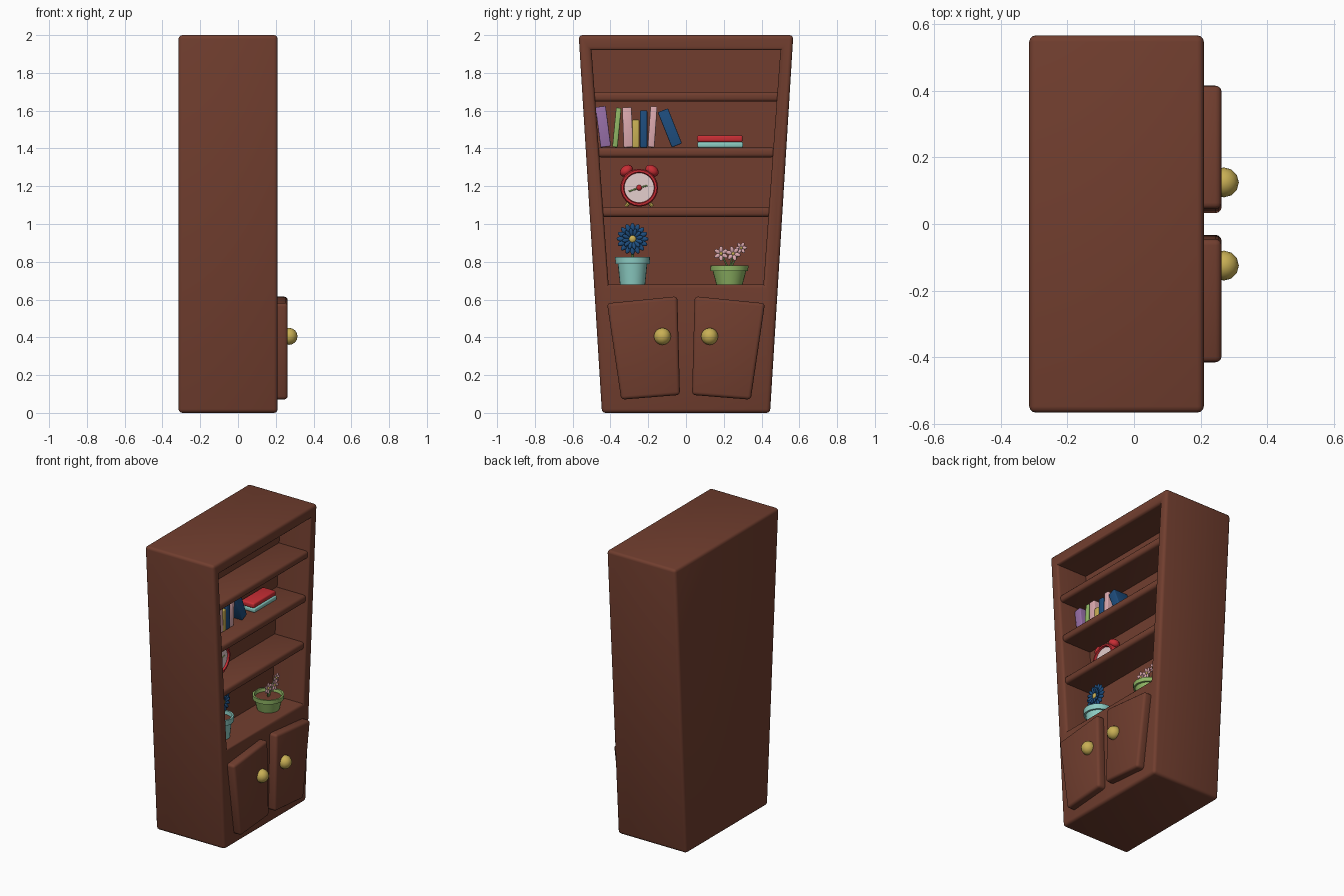
import bpy, bmesh, math
from mathutils import Matrix, Vector

if "Cube" in bpy.data.objects:
    bpy.data.objects.remove(bpy.data.objects["Cube"])

COLOURS = {
    "brown_wood": (0.165, 0.048, 0.028), "brass_yellow": (0.58, 0.43, 0.09),
    "red": (0.58, 0.027, 0.035), "blue": (0.013, 0.075, 0.21),
    "teal": (0.26, 0.60, 0.54), "green": (0.28, 0.47, 0.13),
    "pink": (0.72, 0.40, 0.43), "purple": (0.31, 0.16, 0.39),
    "pale_face": (0.78, 0.62, 0.61),
}
MATS = {}
for n, c in COLOURS.items():
    MATS[n] = bpy.data.materials.new(n)
    MATS[n].diffuse_color = (*c, 1)


def finish(name, bm, mat, angle=40):
    bmesh.ops.recalc_face_normals(bm, faces=bm.faces)
    me = bpy.data.meshes.new(name)
    bm.to_mesh(me)
    bm.free()
    me.shade_smooth()
    me.set_sharp_from_angle(angle=math.radians(angle))
    me.materials.append(MATS[mat])
    ob = bpy.data.objects.new(name, me)
    bpy.context.collection.objects.link(ob)
    return ob


def round_edges(bm, width, segs=3):
    bmesh.ops.recalc_face_normals(bm, faces=bm.faces)
    edges = [e for e in bm.edges if e.is_convex and e.calc_face_angle(0) > 0.5]
    bmesh.ops.bevel(bm, geom=edges, offset=width, segments=segs, profile=0.5, affect='EDGES')


def prism(name, outline, x0, x1, mat, bevel=0.0):
    """Outline of (y, z) points extruded along x."""
    bm = bmesh.new()
    face = bm.faces.new([bm.verts.new((x0, y, z)) for y, z in outline])
    out = bmesh.ops.extrude_face_region(bm, geom=[face], use_keep_orig=True)
    for v in out["geom"]:
        if isinstance(v, bmesh.types.BMVert):
            v.co.x = x1
    if bevel:
        round_edges(bm, bevel)
    return finish(name, bm, mat)


def slab(y0, y1, z0, z1):
    return [(y0, z0), (y1, z0), (y1, z1), (y0, z1)]


def lathe(name, profile, mat, matrix, n=24):
    """Profile of (radius, height) turned round z, then placed by matrix."""
    bm = bmesh.new()
    rings = []
    for r, h in profile:
        if r == 0:
            rings.append([bm.verts.new((0, 0, h))] * n)
        else:
            rings.append([bm.verts.new((r * math.cos(2 * math.pi * i / n),
                                        r * math.sin(2 * math.pi * i / n), h)) for i in range(n)])
    for a, b in zip(rings, rings[1:]):
        for i in range(n):
            j = (i + 1) % n
            bm.faces.new(list(dict.fromkeys((a[i], a[j], b[j], b[i]))))
    bm.transform(matrix)
    return finish(name, bm, mat, 35)


def blobs(name, mat, mats, u=12, v=8):
    """Stretched spheres joined in one mesh."""
    bm = bmesh.new()
    for m in mats:
        bmesh.ops.create_uvsphere(bm, u_segments=u, v_segments=v, radius=1, matrix=m)
    return finish(name, bm, mat, 60)


def ball(c, sx, sy=None, sz=None):
    return Matrix.Translation(c) @ Matrix.Diagonal((sx, sy or sx, sz or sx, 1))


def petal_ring(c, n, reach, length, width, thick, tilt=0.0, turn=0.0):
    """Petals round the x axis, at distance reach from c."""
    return [Matrix.Translation(c) @ Matrix.Rotation(turn + 2 * math.pi * i / n, 4, 'X')
            @ Matrix.Rotation(tilt, 4, 'Y') @ ball((0, 0, reach), thick, width, length)
            for i in range(n)]


def rods(name, mat, pairs, r):
    bm = bmesh.new()
    for a, b in pairs:
        a, b = Vector(a), Vector(b)
        m = Matrix.Translation((a + b) / 2) @ (b - a).to_track_quat('Z', 'Y').to_matrix().to_4x4()
        bmesh.ops.create_cone(bm, cap_ends=True, segments=8, radius1=r, radius2=r,
                              depth=(b - a).length, matrix=m)
    return finish(name, bm, mat)


# Tapered carcass with an open display niche on the +x side
FRONT, BACK, NICHE = 0.21, -0.315, -0.025
outer = [(-0.445, 0), (0.445, 0), (0.568, 2), (-0.568, 2)]
inner = [(-0.41, 0.68), (0.41, 0.68), (0.5, 1.92), (-0.5, 1.92)]
bm = bmesh.new()
loops = [[bm.verts.new((x, y, z)) for y, z in pts] for x, pts in
         ((BACK, outer), (FRONT, outer), (FRONT, inner), (NICHE, inner))]
bm.faces.new(loops[0])
bm.faces.new(loops[3])
for a, b in zip(loops, loops[1:]):
    for i in range(4):
        j = (i + 1) % 4
        bm.faces.new((a[i], a[j], b[j], b[i]))
round_edges(bm, 0.02)
finish("carcass", bm, "brown_wood")

# Shelves
for i, (top, w) in enumerate(((1.09, 0.45), (1.405, 0.47), (1.70, 0.495))):
    prism(f"shelf_{i + 1}", slab(-w, w, top - 0.052, top), -0.06, 0.195, "brown_wood", 0.018)

# Doors and knobs, mirrored in y
for side, s in (("left", -1), ("right", 1)):
    prism(f"{side}_door", [(s * y, z) for y, z in
          ((0.032, 0.095), (0.343, 0.07), (0.418, 0.58), (0.046, 0.617))],
          0.19, 0.263, "brown_wood", 0.018)
    blobs(f"{side}_knob", "brass_yellow", [ball((0.27, s * 0.125, 0.405), 0.045)])

# Upright books: bottom-left y, thickness, height, sideways shift of the top, colour
BOOKS = [(-0.452, 0.055, 0.215, -0.028, "purple"), (-0.39, 0.028, 0.21, 0.02, "green"),
         (-0.33, 0.05, 0.212, -0.008, "pink"), (-0.285, 0.038, 0.147, 0.0, "brass_yellow"),
         (-0.243, 0.038, 0.197, 0.0, "blue"), (-0.203, 0.036, 0.217, 0.015, "pink"),
         (-0.075, 0.058, 0.2, -0.08, "blue")]
for i, (y, t, h, lean, col) in enumerate(BOOKS):
    up = Vector((lean, h)).normalized()
    across = Vector((up.y, -up.x)) * t
    p = Vector((y, 1.405 + max(0, -across.y)))
    q = p + up * h
    prism(f"book_{i + 1}", [tuple(k) for k in (p, p + across, q + across, q)],
          -0.025, 0.085, col, 0.006)
# Stacked books
prism("lying_book_lower", slab(0.06, 0.303, 1.405, 1.434), -0.02, 0.085, "teal", 0.008)
prism("lying_book_upper", slab(0.058, 0.3, 1.434, 1.469), -0.02, 0.08, "red", 0.01)

# Alarm clock facing +x
CY, CZ = -0.248, 1.192
facing = Matrix.Translation((-0.02, CY, CZ)) @ Matrix.Rotation(math.pi / 2, 4, 'Y')
lathe("clock_case", [(0, 0), (0.085, 0), (0.1, 0.015), (0.1, 0.06), (0.094, 0.07),
                     (0.083, 0.07), (0.079, 0.055), (0, 0.055)], "red", facing)
lathe("clock_face", [(0, 0.054), (0.0785, 0.054), (0.0785, 0.058), (0, 0.058)], "pale_face", facing)
rods("clock_hands", "green", [((0.041, CY, CZ), (0.041, CY - 0.055, CZ - 0.02)),
                              ((0.041, CY, CZ), (0.041, CY + 0.045, CZ + 0.012))], 0.004)
blobs("clock_hub", "red", [ball((0.042, CY, CZ), 0.012, 0.015, 0.015)])
blobs("clock_bells", "red", [Matrix.Translation((0.012, CY + s * 0.068, CZ + 0.09))
      @ Matrix.Rotation(-s * 0.62, 4, 'X') @ Matrix.Diagonal((0.036, 0.038, 0.028, 1)) for s in (-1, 1)])
rods("clock_feet", "brass_yellow", [((0.012, CY + s * 0.048, CZ - 0.07),
                                     (0.012, CY + s * 0.07, 1.093)) for s in (-1, 1)], 0.01)

# Teal pot with the large blue flower
PY = -0.283
lathe("teal_pot", [(0, 0), (0.067, 0), (0.078, 0.108), (0.091, 0.108), (0.092, 0.145),
                   (0.08, 0.145), (0.077, 0.115), (0, 0.115)], "teal", Matrix.Translation((0.055, PY, 0.68)))
lathe("teal_pot_soil", [(0, 0.125), (0.077, 0.12)], "brown_wood", Matrix.Translation((0.055, PY, 0.68)))
rods("blue_flower_stem", "green", [((0.055, PY, 0.79), (0.06, PY, 0.92))], 0.008)
c = (0.068, PY, 0.921)
blobs("blue_flower_petals", "blue",
      petal_ring(c, 16, 0.055, 0.03, 0.014, 0.008, 0.1)
      + petal_ring((0.077, PY, 0.921), 12, 0.037, 0.024, 0.011, 0.007, 0.35, 0.2)
      + [ball(c, 0.01, 0.045, 0.045)], 8, 6)
blobs("blue_flower_centre", "brass_yellow", [ball((0.082, PY, 0.921), 0.014, 0.021, 0.021)])

# Green pot with three pink flowers
GY = 0.23
lathe("green_pot", [(0, 0), (0.07, 0), (0.088, 0.07), (0.099, 0.072), (0.1, 0.1),
                    (0.088, 0.1), (0.082, 0.075), (0, 0.075)], "green", Matrix.Translation((0.07, GY, 0.68)))
lathe("green_pot_soil", [(0, 0.084), (0.084, 0.08)], "brown_wood", Matrix.Translation((0.07, GY, 0.68)))
FLOWERS = [((0.095, 0.186, 0.843), 0.022), ((0.1, 0.25, 0.843), 0.022), ((0.085, 0.292, 0.873), 0.018)]
rods("pink_flower_stems", "green",
     [((0.07, GY, 0.755), (c[0] - 0.008, c[1], c[2])) for c, _ in FLOWERS], 0.005)
blobs("pink_flower_petals", "pink", [m for i, (c, r) in enumerate(FLOWERS)
      for m in petal_ring(c, 6, r, r * 0.85, r * 0.5, 0.006, 0.2, i * 0.3)], 8, 6)
blobs("pink_flower_centres", "brass_yellow",
      [ball((c[0] + 0.004, c[1], c[2]), 0.008, r * 0.42, r * 0.42) for c, r in FLOWERS])

for m in bpy.data.materials:
    if m.users and not m.is_grease_pencil:
        m.use_nodes = True
        m.node_tree.nodes["Principled BSDF"].inputs["Base Color"].default_value = m.diffuse_color
